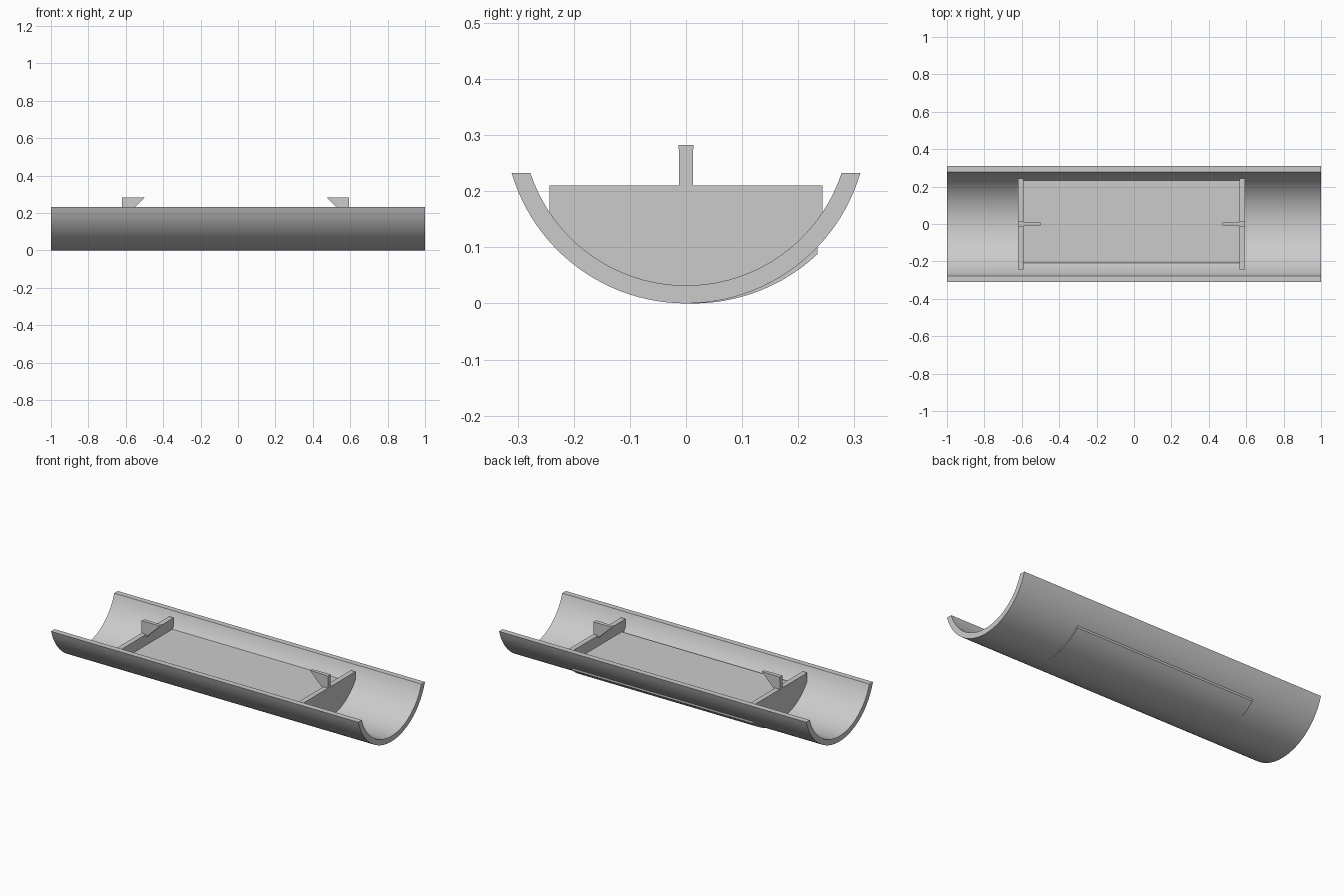
import bpy
import bmesh
import math

if "Cube" in bpy.data.objects:
    bpy.data.objects.remove(bpy.data.objects["Cube"], do_unlink=True)

# One plain grey for every part
grey = bpy.data.materials.new("light_grey")
grey.use_nodes = True
colour = (0.6, 0.6, 0.6, 1)
grey.diffuse_color = colour
grey.node_tree.nodes["Principled BSDF"].inputs["Base Color"].default_value = colour

RADIUS = 0.324      # outer radius, also the height of the tube axis
WALL = 0.032
RIM = 0.232
MIDDLE = -0.0125    # mirror plane of the inner fittings


def arc(radius, half_width, offset=0.0, steps=48):
    """Points along the bottom of a circle, from -y to +y."""
    limit = math.asin(half_width / radius)
    angles = [limit * (2 * i / steps - 1) for i in range(steps + 1)]
    return [(offset + radius * math.sin(a), RADIUS - radius * math.cos(a)) for a in angles]


def make_object(name, bm):
    bmesh.ops.recalc_face_normals(bm, faces=bm.faces)
    mesh = bpy.data.meshes.new(name)
    bm.to_mesh(mesh)
    bm.free()
    mesh.materials.append(grey)
    obj = bpy.data.objects.new(name, mesh)
    bpy.context.collection.objects.link(obj)
    bpy.ops.object.select_all(action="DESELECT")
    obj.select_set(True)
    bpy.context.view_layer.objects.active = obj
    bpy.ops.object.shade_smooth_by_angle(angle=math.radians(30))
    return obj


def extrude_x(name, profile, x0, x1):
    """Closed solid from a (y, z) outline."""
    bm = bmesh.new()
    a, b = [[bm.verts.new((x, y, z)) for y, z in profile] for x in (x0, x1)]
    n = len(profile)
    for i in range(n):
        j = (i + 1) % n
        bm.faces.new((a[i], a[j], b[j], b[i]))
    bm.faces.new(a)
    bm.faces.new(b)
    return make_object(name, bm)


def fin(name, side):
    """Hooked tab that narrows a little towards its tip."""
    outline = [(0.607, 0.282), (0.487, 0.282), (0.577, 0.195), (0.607, 0.195)]
    widths = [0.013, 0.009, 0.012, 0.012]
    bm = bmesh.new()
    front, back = [
        [bm.verts.new((MIDDLE + side * x, s * w, z)) for (x, z), w in zip(outline, widths)]
        for s in (-1, 1)]
    for i in range(4):
        j = (i + 1) % 4
        bm.faces.new((front[i], front[j], back[j], back[i]))
    bm.faces.new(front)
    bm.faces.new(back)
    return make_object(name, bm)


def half_width(radius):
    return math.sqrt(radius ** 2 - (RADIUS - RIM) ** 2)


# Open trough with a flat rim
inner = RADIUS - WALL
shell = arc(RADIUS, half_width(RADIUS)) + arc(inner, half_width(inner))[::-1]
extrude_x("trough", shell, -1, 1)

# Raised floor, set slightly towards the back
floor = arc(RADIUS, 0.2215, 0.0125) + [(0.234, 0.147), (-0.209, 0.147)]
extrude_x("floor_block", floor, MIDDLE - 0.59, MIDDLE + 0.59)

# Bulkheads and hooked fins at both ends of the floor
bulkhead = arc(0.308, 0.243) + [(0.243, 0.21), (-0.243, 0.21)]
for word, side in (("left", 1), ("right", -1)):
    extrude_x(word + "_bulkhead", bulkhead, MIDDLE + side * 0.577, MIDDLE + side * 0.607)
    fin(word + "_fin", side)
